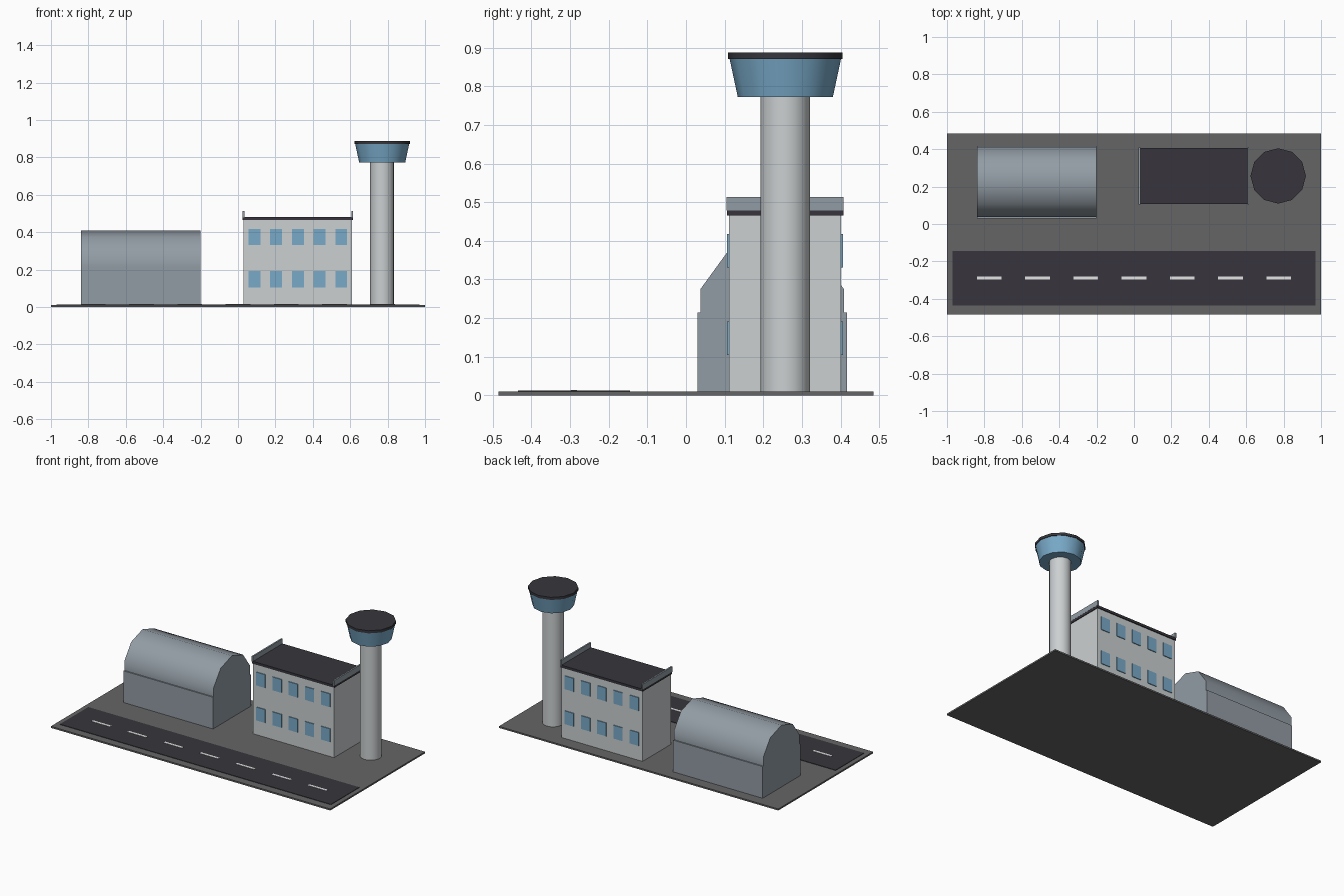
import bpy
from math import sin, cos, tau, radians
from mathutils import Matrix, Vector

cube = bpy.data.objects.get("Cube")
if cube:
    bpy.data.objects.remove(cube, do_unlink=True)


def material(name, r, g, b):
    mat = bpy.data.materials.new(name)
    mat.use_nodes = True
    mat.diffuse_color = (r, g, b, 1)
    mat.node_tree.nodes["Principled BSDF"].inputs["Base Color"].default_value = (r, g, b, 1)
    return mat


concrete = material("concrete grey", 0.13, 0.13, 0.13)
asphalt = material("dark asphalt", 0.038, 0.036, 0.045)
paint = material("pale wall", 0.60, 0.63, 0.64)
metal = material("blue grey metal", 0.29, 0.335, 0.375)
glass = material("blue glass", 0.19, 0.40, 0.58)
white = material("marking white", 0.78, 0.78, 0.78)


def add_mesh(name, verts, faces, mat):
    mesh = bpy.data.meshes.new(name)
    mesh.from_pydata(verts, [], faces)
    mesh.materials.append(mat)
    obj = bpy.data.objects.new(name, mesh)
    bpy.context.collection.objects.link(obj)
    return obj


def box(name, xs, ys, zs, mat):
    """Box from its extents along each axis."""
    verts = [(x, y, z) for x in xs for y in ys for z in zs]
    faces = [(0, 1, 3, 2), (4, 6, 7, 5), (0, 4, 5, 1),
             (2, 3, 7, 6), (0, 2, 6, 4), (1, 5, 7, 3)]
    return add_mesh(name, verts, faces, mat)


def drum(name, base, radii, height, sides, mat, turn=Matrix.Identity(3)):
    """Smooth round prism or frustum rising from base along the turned z axis."""
    verts = []
    for r, z in zip(radii, (0, height)):
        for i in range(sides):
            a = tau * i / sides
            verts.append(Vector(base) + turn @ Vector((r * cos(a), r * sin(a), z)))
    faces = [tuple(reversed(range(sides))), tuple(range(sides, 2 * sides))]
    for i in range(sides):
        j = (i + 1) % sides
        faces.append((i, j, sides + j, sides + i))
    obj = add_mesh(name, verts, faces, mat)
    bpy.ops.object.select_all(action="DESELECT")
    obj.select_set(True)
    bpy.context.view_layer.objects.active = obj
    bpy.ops.object.shade_smooth_by_angle(angle=radians(40))
    return obj


# Ground slab and runway with dashed centre line
box("ground", (-1, 1), (-0.485, 0.485), (0, 0.01), concrete)
box("runway", (-0.97, 0.97), (-0.435, -0.145), (0.008, 0.013), asphalt)
for i in range(7):
    x = (i - 3) * 0.258
    box(f"runway_dash_{i + 1}", (x - 0.066, x + 0.066), (-0.298, -0.282), (0.012, 0.0145), white)

# Hangar: walls and a ten-sided barrel roof lying along x
box("hangar_walls", (-0.84, -0.2), (0.03, 0.416), (0.01, 0.215), metal)
lie_along_x = Matrix(((0, 0, 1), (0, 1, 0), (-1, 0, 0)))
roof_turn = lie_along_x @ Matrix.Rotation(radians(180), 3, "Z")
drum("hangar_roof", (-0.84, 0.223, 0.215), (0.195, 0.195), 0.64, 10, metal, roof_turn)

# Terminal: block, roof slab and end parapets
box("terminal_walls", (0.03, 0.61), (0.111, 0.401), (0.01, 0.465), paint)
box("terminal_roof", (0.025, 0.615), (0.106, 0.407), (0.465, 0.481), asphalt)
for side, x in (("right", 0.029), ("left", 0.611)):
    box(f"terminal_parapet_{side}", (x - 0.005, x + 0.005), (0.105, 0.408), (0.479, 0.513), metal)

# Terminal windows on front and back
for face, y in (("front", 0.111), ("back", 0.401)):
    for floor, z in (("lower", 0.148), ("upper", 0.374)):
        for i in range(5):
            x = 0.32 + (i - 2) * 0.116
            box(f"window_{face}_{floor}_{i + 1}", (x - 0.032, x + 0.032),
                (y - 0.0048, y + 0.0048), (z - 0.043, z + 0.043), glass)

# Control tower: shaft, flared glass cab and roof
tx, ty = 0.771, 0.257
drum("tower_shaft", (tx, ty, 0.01), (0.064, 0.064), 0.77, 16, paint)
drum("tower_cab", (tx, ty, 0.772), (0.123, 0.144), 0.098, 12, glass)
drum("tower_roof", (tx, ty, 0.87), (0.148, 0.148), 0.017, 12, asphalt)
